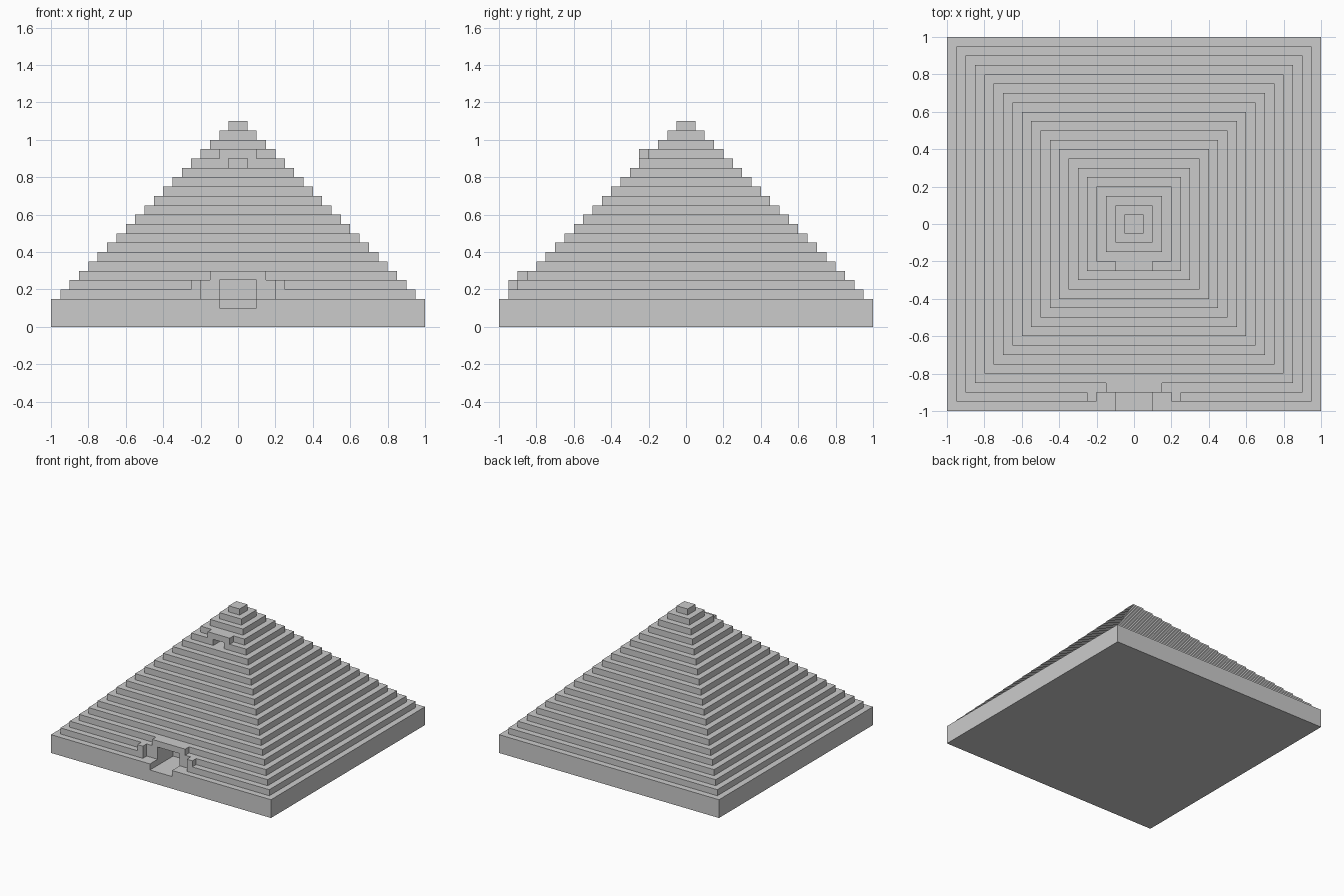
import bpy
import bmesh

cube = bpy.data.objects.get("Cube")
if cube:
    bpy.data.objects.remove(cube, do_unlink=True)

STEP = 0.05      # height and depth of one tier
TIERS = 20
BASE_TOP = 0.15

stone = bpy.data.materials.new("grey stone")
stone.use_nodes = True
stone.diffuse_color = (0.6, 0.6, 0.6, 1)
stone.node_tree.nodes["Principled BSDF"].inputs["Base Color"].default_value = (0.6, 0.6, 0.6, 1)


def add_object(name, bm):
    bmesh.ops.recalc_face_normals(bm, faces=bm.faces)
    mesh = bpy.data.meshes.new(name)
    bm.to_mesh(mesh)
    bm.free()
    mesh.materials.append(stone)
    obj = bpy.data.objects.new(name, mesh)
    bpy.context.collection.objects.link(obj)
    return obj


def box(name, x0, x1, y0, y1, z0, z1):
    bm = bmesh.new()
    bmesh.ops.create_cube(bm, size=1)
    for v in bm.verts:
        v.co.x = x1 if v.co.x > 0 else x0
        v.co.y = y1 if v.co.y > 0 else y0
        v.co.z = z1 if v.co.z > 0 else z0
    return add_object(name, bm)


def stepped_body():
    # Square rings rising and shrinking from the base to the top
    bm = bmesh.new()

    def ring(half, z):
        return [bm.verts.new((sx * half, sy * half, z))
                for sx, sy in ((-1, -1), (1, -1), (1, 1), (-1, 1))]

    rings = []
    for k in range(TIERS):
        half = 1 - STEP * k
        top = BASE_TOP + STEP * k
        rings += [ring(half, top - STEP if k else 0), ring(half, top)]
    bm.faces.new(rings[0])
    bm.faces.new(rings[-1])
    for low, high in zip(rings, rings[1:]):
        for i in range(4):
            j = (i + 1) % 4
            bm.faces.new((low[i], low[j], high[j], high[i]))
    return add_object("stepped_pyramid", bm)


def cut(target, *bounds):
    cutter = box("cutter", *bounds)
    cutter.hide_render = True
    mod = target.modifiers.new("cut", 'BOOLEAN')
    mod.operation = 'DIFFERENCE'
    mod.solver = 'EXACT'
    mod.object = cutter
    bpy.context.view_layer.objects.active = target
    bpy.ops.object.modifier_apply(modifier=mod.name)
    bpy.data.objects.remove(cutter, do_unlink=True)


body = stepped_body()

# Entrance: forecourt, sunken walkway and doorway
cut(body, -0.2, 0.2, -0.98, -0.9, 0.15, 0.22)
cut(body, -0.1, 0.1, -1.1, -0.7, 0.1, 0.25)
cut(body, -0.1, 0.1, -0.75, -0.65, 0.15, 0.25)

# Upper opening
cut(body, -0.05, 0.05, -0.28, -0.15, 0.85, 0.9)

# Lintels and entrance side blocks
box("entrance_lintel", -0.15, 0.15, -0.9, -0.85, 0.25, 0.3)
box("upper_lintel", -0.1, 0.1, -0.25, -0.2, 0.9, 0.95)
for name, side in (("left_entrance_block", 1), ("right_entrance_block", -1)):
    xs = sorted((side * 0.2, side * 0.25))
    box(name, xs[0], xs[1], -0.95, -0.9, 0.2, 0.25)
